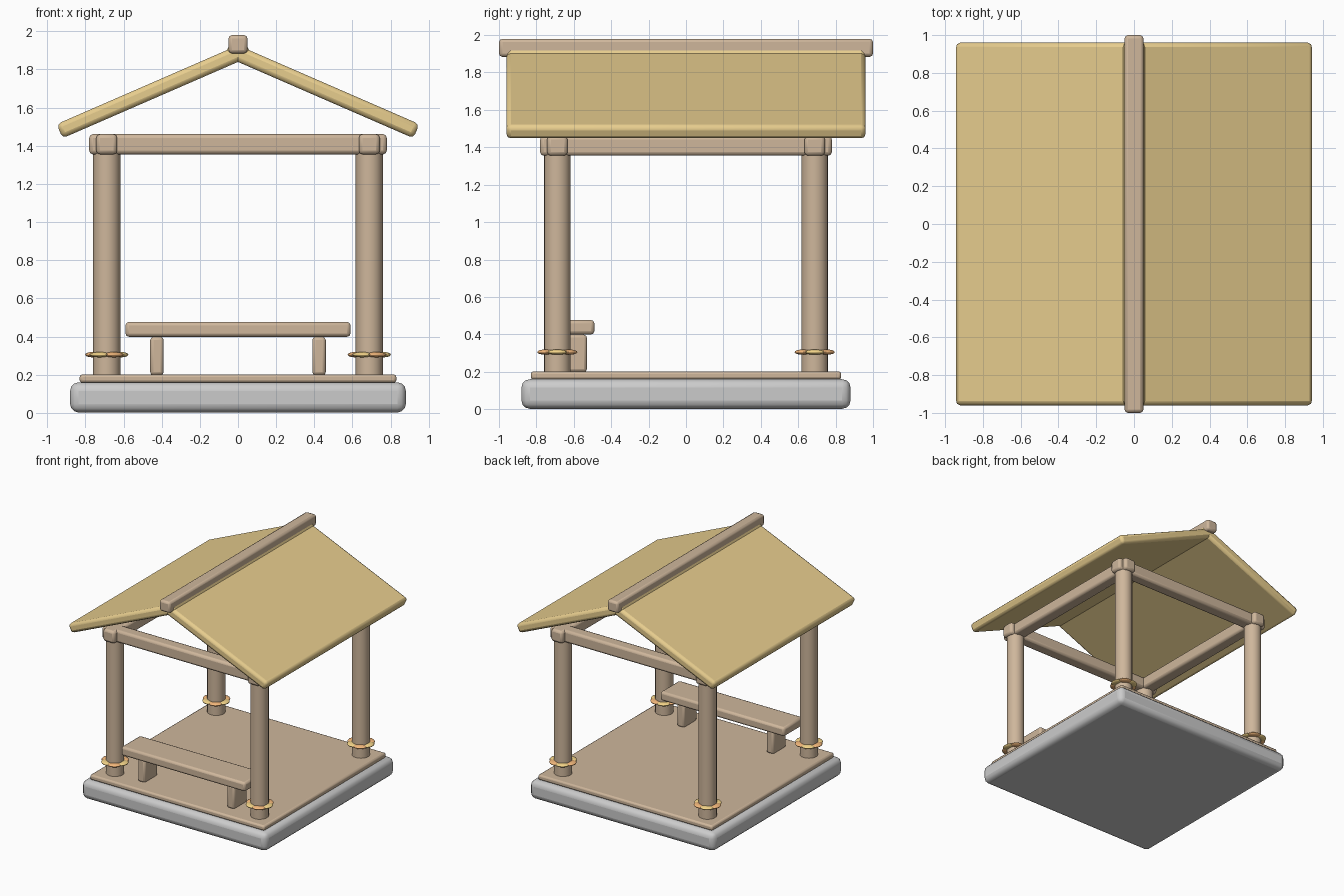
import bpy
from math import sin, cos, tan, pi, radians

if "Cube" in bpy.data.objects:
    bpy.data.objects.remove(bpy.data.objects["Cube"])


def material(name, rgb):
    m = bpy.data.materials.new(name)
    m.diffuse_color = (*rgb, 1)
    m.use_nodes = True
    m.node_tree.nodes["Principled BSDF"].inputs["Base Color"].default_value = m.diffuse_color
    return m


wood = material("wood", (0.62, 0.47, 0.33))
thatch = material("thatch", (0.80, 0.61, 0.27))
orange = material("orange_petal", (0.90, 0.48, 0.20))
yellow = material("yellow_petal", (0.90, 0.66, 0.25))


def finish(name, mat):
    ob = bpy.context.object
    ob.name = name
    if mat:
        ob.data.materials.append(mat)
    bpy.ops.object.shade_smooth_by_angle(angle=radians(35))
    return ob


def box(name, loc, size, bevel, mat=None, tilt=0, segments=2):
    bpy.ops.mesh.primitive_cube_add(size=1, location=loc)
    ob = bpy.context.object
    ob.scale = size
    bpy.ops.object.transform_apply(location=False, rotation=False, scale=True)
    ob.rotation_euler.y = tilt
    mod = ob.modifiers.new("Bevel", 'BEVEL')
    mod.width = bevel
    mod.segments = segments
    return finish(name, mat)


# Stone plinth and wooden deck
box("stone_base", (0, 0, 0.081), (1.76, 1.76, 0.158), 0.045, None, 0, 3)
box("deck", (0, 0, 0.18), (1.66, 1.66, 0.044), 0.014, wood)

# Posts, each ringed with flower petals
P = 0.688
for sx in (-1, 1):
    for sy in (-1, 1):
        bpy.ops.mesh.primitive_cylinder_add(vertices=20, radius=0.071, depth=1.2,
                                            location=(sx * P, sy * P, 0.80))
        finish("post", wood)
        for i in range(6):
            a = i * pi / 3
            bpy.ops.mesh.primitive_uv_sphere_add(
                segments=12, ring_count=8, radius=1,
                location=(sx * P + 0.075 * cos(a), sy * P + 0.075 * sin(a), 0.305),
                rotation=(0, 0, a))
            bpy.context.object.scale = (0.038, 0.055, 0.014)
            finish("petal", orange if i % 2 else yellow)

# Top beams along both directions
for s in (-1, 1):
    box("cross_beam", (0, s * P, 1.408), (1.56, 0.11, 0.106), 0.02, wood)
    box("side_beam", (s * P, 0, 1.408), (0.11, 1.56, 0.106), 0.02, wood)

# Roof slabs, crossing slightly at the ridge
pitch = radians(23.5)
x_low, x_high, z_mid = 0.935, -0.055, 1.883
for s in (-1, 1):
    xc = (x_low + x_high) / 2
    box("roof_slab", (s * xc, 0, z_mid - xc * tan(pitch)),
        ((x_low - x_high) / cos(pitch), 1.92, 0.08), 0.024, thatch, s * pitch)
box("ridge_beam", (0, 0, 1.932), (0.1, 2.0, 0.096), 0.018, wood)

# Bench along the front
box("bench_seat", (0, -0.62, 0.438), (1.18, 0.26, 0.078), 0.018, wood)
for s in (-1, 1):
    box("bench_leg", (s * 0.425, -0.62, 0.298), (0.07, 0.18, 0.2), 0.016, wood)
